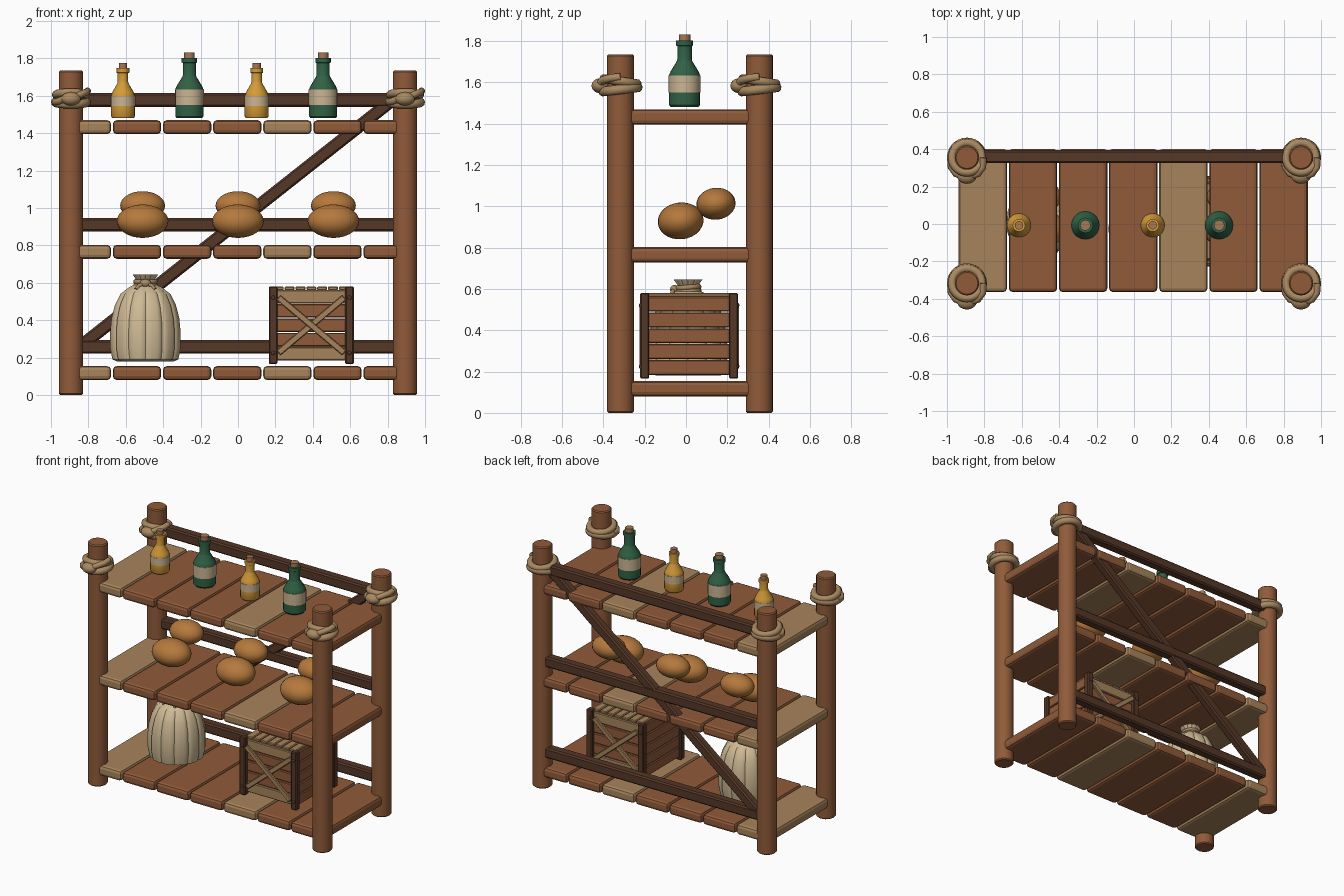
import bpy, bmesh, math
from mathutils import Vector, Matrix

cube = bpy.data.objects.get("Cube")
if cube:
    bpy.data.objects.remove(cube)


def material(name, r, g, b):
    m = bpy.data.materials.new(name)
    m.use_nodes = True
    m.diffuse_color = (r, g, b, 1)
    node = next(n for n in m.node_tree.nodes if n.type == 'BSDF_PRINCIPLED')
    node.inputs["Base Color"].default_value = (r, g, b, 1)
    node.inputs["Roughness"].default_value = 0.8
    return m


BROWN = material("brown wood", .28, .105, .042)
LIGHT = material("light wood", .39, .23, .105)
DARK = material("dark wood", .09, .038, .02)
ROPE = material("rope", .40, .25, .12)
CLOTH = material("sack cloth", .62, .49, .30)
CRUST = material("bread crust", .46, .19, .045)
GREEN = material("green glass", .03, .12, .06)
AMBER = material("amber glass", .66, .33, .04)
LABEL = material("paper label", .60, .46, .29)
CORK = material("cork", .38, .19, .09)


def finish(name, bm, mats, smooth=True, angle=35):
    bmesh.ops.recalc_face_normals(bm, faces=bm.faces)
    me = bpy.data.meshes.new(name)
    bm.to_mesh(me)
    bm.free()
    for m in mats:
        me.materials.append(m)
    if smooth:
        me.shade_smooth()
        me.set_sharp_from_angle(angle=math.radians(angle))
    ob = bpy.data.objects.new(name, me)
    bpy.context.collection.objects.link(ob)
    return ob


def box(name, loc, size, mat, bevel=.008, tilt=0, segments=1):
    """Bevelled box, tilted about the y axis."""
    bm = bmesh.new()
    bmesh.ops.create_cube(bm, size=1)
    bmesh.ops.scale(bm, vec=size, verts=bm.verts)
    bmesh.ops.bevel(bm, geom=bm.edges[:], offset=bevel, segments=segments,
                    affect='EDGES', profile=.5)
    ob = finish(name, bm, [mat], smooth=False)
    ob.location, ob.rotation_euler = loc, (0, tilt, 0)
    return ob


def lathe(name, profile, loc, mats, sides=24, bands=None, wave=None):
    """Turn (radius, height) points around z; bands gives a material per band."""
    bm = bmesh.new()
    rings = []
    for r, z in profile:
        ring = []
        for i in range(sides):
            a = math.tau * i / sides
            k = r * (wave(a, z) if wave else 1)
            ring.append(bm.verts.new((k * math.cos(a), k * math.sin(a), z)))
        rings.append(ring)
    for j in range(len(rings) - 1):
        for i in range(sides):
            n = (i + 1) % sides
            f = bm.faces.new((rings[j][i], rings[j][n], rings[j + 1][n], rings[j + 1][i]))
            f.material_index = bands[j] if bands else 0
    bm.faces.new(rings[0][::-1])
    bm.faces.new(rings[-1]).material_index = bands[-1] if bands else 0
    ob = finish(name, bm, mats)
    ob.location = loc
    return ob


def ball(name, loc, radii, mat, rot=(0, 0, 0)):
    bm = bmesh.new()
    bmesh.ops.create_uvsphere(bm, u_segments=24, v_segments=14, radius=1)
    bmesh.ops.scale(bm, vec=radii, verts=bm.verts)
    ob = finish(name, bm, [mat], angle=60)
    ob.location, ob.rotation_euler = loc, rot
    return ob


def tube(name, points, radius, mat, closed=False):
    cu = bpy.data.curves.new(name, 'CURVE')
    cu.dimensions = '3D'
    cu.bevel_depth, cu.bevel_resolution, cu.use_fill_caps = radius, 3, True
    sp = cu.splines.new('POLY')
    sp.points.add(len(points) - 1)
    for p, co in zip(sp.points, points):
        p.co = (*co, 1)
    sp.use_cyclic_u = closed
    sp.use_smooth = True
    cu.materials.append(mat)
    ob = bpy.data.objects.new(name, cu)
    bpy.context.collection.objects.link(ob)
    return ob


def loop(name, c, R, r, tilt, mat):
    """Rope ring round a vertical axis, leaning a little towards the front."""
    pts = []
    for i in range(28):
        a = math.tau * i / 28
        pts.append((c[0] + R * math.cos(a), c[1] + R * math.sin(a), c[2] + tilt * math.sin(a)))
    return tube(name, pts, r, mat, True)


# Corner posts with rope lashings
for side, x in (("right", -.893), ("left", .893)):
    for end, y in (("front", -.317), ("back", .355)):
        tag = f"{end}_{side}"
        lathe("post_" + tag, [(.058, 0), (.065, .007), (.065, 1.728), (.058, 1.735)],
              (x, y, 0), [BROWN])
        loop("rope_upper_" + tag, (x, y, 1.605), .08, .022, -.012, ROPE)
        loop("rope_lower_" + tag, (x, y, 1.565), .083, .024, .01, ROPE)
        ball("rope_knot_" + tag, (x, y - .098, 1.583), (.052, .042, .036), ROPE)
        for s, dz in ((1, .03), (-1, -.025)):
            tube("rope_tail_" + tag, [(x + s * .02, y - .1, 1.59), (x + s * .06, y - .085, 1.59 + dz * .7),
                                      (x + s * .085, y - .05, 1.59 + dz), (x + s * .088, y, 1.595 + dz)],
                 .019, ROPE)

# Shelves of seven boards
for shelf, z in (("bottom", .117), ("middle", .765), ("top", 1.432)):
    for i in range(7):
        box(f"{shelf}_shelf_board", (-.004 + (i - 3) * .268, .019, z), (.258, .766, .074),
            LIGHT if i in (0, 4) else BROWN, .02, segments=2)

# Back rails and diagonal brace
for z in (.257, .91, 1.577):
    box("back_rail", (0, .36, z), (1.72, .07, .073), DARK, .01)
box("diagonal_brace", (0, .36, .925), (2.11, .062, .068), DARK, .01, -math.atan2(1.31, 1.66))


# Bottles
def bottle(name, x, R, neck, body, shoulder, top, lo, hi, glass):
    base = 1.48
    prof = [(R * .9, base), (R, base + .01), (R, lo), (R + .002, lo), (R + .002, hi), (R, hi),
            (R, body), (R * .88, body + .02), (neck * 1.1, shoulder), (neck, shoulder + .01),
            (neck, top - .055), (neck + .006, top - .052), (neck + .006, top - .028),
            (neck * .8, top - .028), (neck * .8, top)]
    bands = [0, 0, 1, 1, 1] + [0] * 8 + [2]
    lathe(name, prof, (x, -.007, 0), [glass, LABEL, CORK], 20, bands)


for x in (-.26, .455):
    bottle("green_bottle", x, .075, .035, 1.635, 1.70, 1.83, 1.55, 1.632, GREEN)
for x in (-.615, .1):
    bottle("amber_bottle", x, .064, .028, 1.60, 1.665, 1.775, 1.545, 1.598, AMBER)

# Bread loaves
for x in (-.51, 0, .51):
    ball("large_loaf", (x, -.026, .929), (.138, .111, .089), CRUST, (.1, 0, 0))
    ball("small_loaf", (x, .145, 1.012), (.12, .095, .077), CRUST, (.1, 0, 0))


# Sack with gathered folds and a tied neck
def folds(a, z):
    return 1 - .055 * (1 - abs(math.sin(a * 6))) ** 3


SX, SY = -.495, .01
lathe("sack", [(.155, .18), (.178, .19), (.19, .25), (.19, .34), (.183, .41), (.165, .48),
               (.135, .54), (.085, .578), (.048, .595), (.045, .61), (.07, .645), (.06, .645), (.025, .615)],
      (SX, SY, 0), [CLOTH], 96, wave=folds)
for dz in (.588, .607):
    loop("sack_tie", (SX, SY, dz), .052, .013, .004, ROPE)
ball("sack_tie_knot", (SX, SY - .065, .597), (.03, .022, .022), ROPE)
for s in (-1, 1):
    tube("sack_tie_end", [(SX, SY - .07, .6), (SX + s * .035, SY - .075, .585), (SX + s * .05, SY - .085, .565)],
         .01, ROPE)

# Crate: slatted walls, lid, corner posts and crossed braces
CX, CY, CZ = .392, .015, .373
for i in range(5):
    z = CZ + (i - 2) * .0765
    for s in (-1, 1):
        box("crate_end_slat", (CX, CY + s * .2, z), (.40, .022, .072), LIGHT if i in (0, 4) else BROWN, .005)
        box("crate_side_slat", (CX + s * .2, CY, z), (.022, .43, .072), BROWN, .005)
for i in range(7):
    box("crate_lid_slat", (CX + (i - 3) * .058, CY, .57), (.053, .41, .02), LIGHT, .005)
box("crate_floor", (CX, CY, .195), (.39, .39, .02), BROWN, .004)
for sx in (-1, 1):
    for sy in (-1, 1):
        box("crate_corner_post", (CX + sx * .204, CY + sy * .215, CZ), (.046, .044, .415), DARK, .006)
        for z in (.225, .52):
            ball("crate_bolt", (CX + sx * .204, CY + sy * .237, z), (.011, .006, .011), DARK)
for sy in (-1, 1):
    for s in (-1, 1):
        box("crate_cross_brace", (CX, CY + sy * (.225 + .006 * s), CZ), (.46, .02, .034), LIGHT, .004,
            s * math.atan2(.29, .345))
